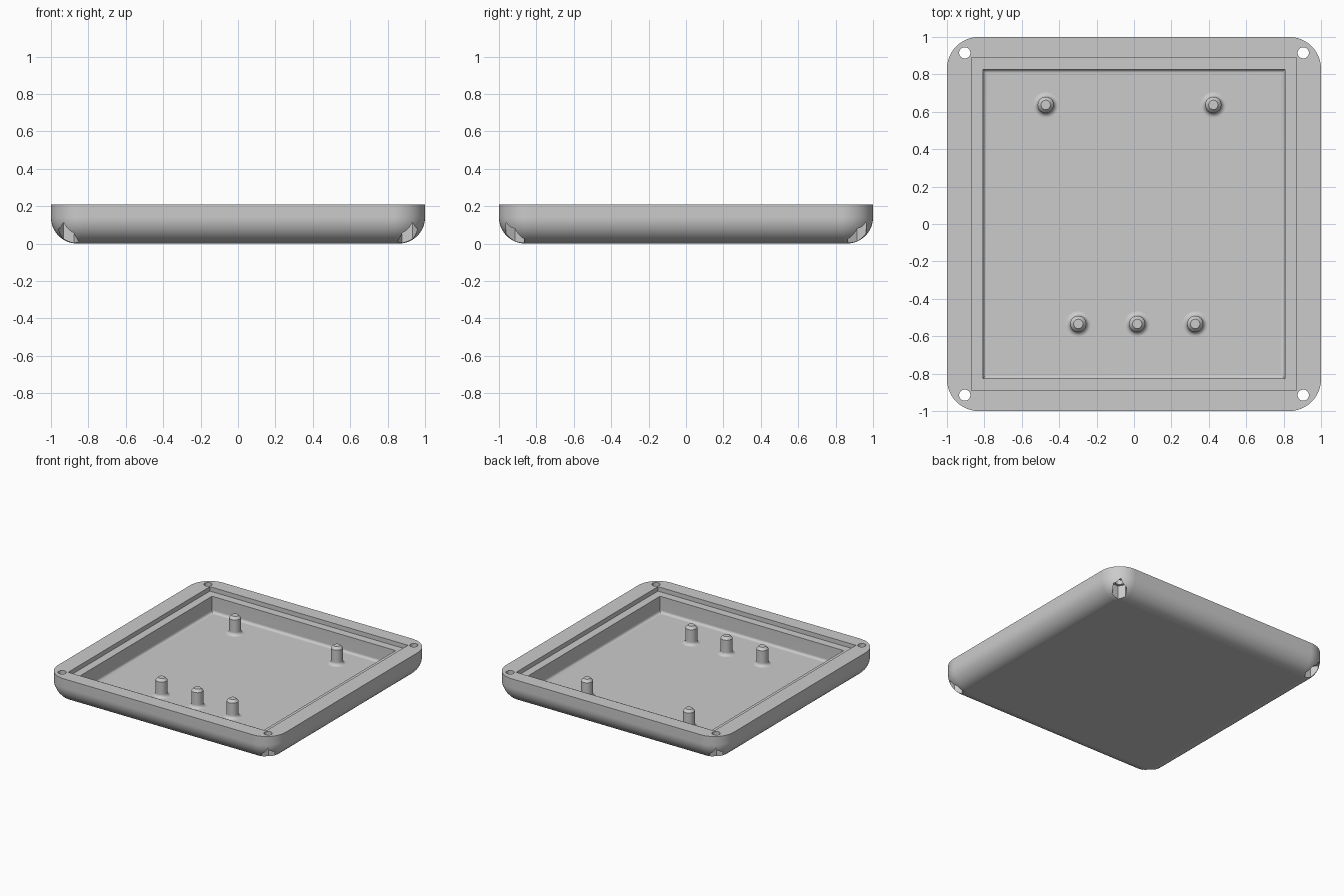
import bpy, bmesh
from math import cos, sin, pi, radians

if "Cube" in bpy.data.objects:
    bpy.data.objects.remove(bpy.data.objects["Cube"], do_unlink=True)

HEIGHT, FLOOR, LEDGE = 0.21, 0.045, 0.175
CORNER, FILLET = 0.17, 0.14

grey = bpy.data.materials.new("plain grey")
grey.use_nodes = True
grey.diffuse_color = (0.6, 0.6, 0.6, 1)
grey.node_tree.nodes["Principled BSDF"].inputs["Base Color"].default_value = (0.6, 0.6, 0.6, 1)


def make(name, bm):
    bmesh.ops.recalc_face_normals(bm, faces=bm.faces)
    mesh = bpy.data.meshes.new(name)
    bm.to_mesh(mesh)
    bm.free()
    mesh.materials.append(grey)
    obj = bpy.data.objects.new(name, mesh)
    bpy.context.collection.objects.link(obj)
    return obj


def skin(name, rings):
    """Join equal-sized rings of points with quads and cap both ends."""
    bm = bmesh.new()
    loops = [[bm.verts.new(p) for p in ring] for ring in rings]
    n = len(loops[0])
    for a, b in zip(loops, loops[1:]):
        for i in range(n):
            j = (i + 1) % n
            bm.faces.new((a[i], a[j], b[j], b[i]))
    bm.faces.new(loops[0])
    bm.faces.new(loops[-1])
    return make(name, bm)


def rounded_square(r, z, steps=12):
    c = 1 - CORNER
    ring = []
    for q, (sx, sy) in enumerate([(1, 1), (-1, 1), (-1, -1), (1, -1)]):
        for k in range(steps + 1):
            a = (q + k / steps) * pi / 2
            ring.append((sx * c + r * cos(a), sy * c + r * sin(a), z))
    return ring


def circle(x, y, r, z, n):
    return [(x + r * cos(2 * pi * i / n), y + r * sin(2 * pi * i / n), z) for i in range(n)]


def box(name, hx, hy, z0, z1, bevel=0):
    bm = bmesh.new()
    bmesh.ops.create_cube(bm, size=1)
    for v in bm.verts:
        v.co = (v.co.x * 2 * hx, v.co.y * 2 * hy, z1 if v.co.z > 0 else z0)
    if bevel:
        edges = [e for e in bm.edges if all(v.co.z == e.verts[0].co.z and v.co.z < z1 - 0.01 for v in e.verts)]
        bmesh.ops.bevel(bm, geom=edges, offset=bevel, segments=5, profile=0.5, affect='EDGES')
    return make(name, bm)


def cut(target, cutter):
    cutter.hide_render = True
    mod = target.modifiers.new("cut", 'BOOLEAN')
    mod.operation, mod.solver, mod.object = 'DIFFERENCE', 'EXACT', cutter
    bpy.context.view_layer.objects.active = target
    bpy.ops.object.modifier_apply(modifier=mod.name)
    bpy.data.objects.remove(cutter, do_unlink=True)


def smooth(obj):
    bpy.ops.object.select_all(action='DESELECT')
    obj.select_set(True)
    bpy.context.view_layer.objects.active = obj
    bpy.ops.object.shade_smooth_by_angle(angle=radians(28))
    mod = obj.modifiers.new("even shading", 'WEIGHTED_NORMAL')
    mod.keep_sharp = True


# Tray shell: rounded square with a large fillet under the sides
rings = []
for k in range(13):
    a = k / 12 * pi / 2
    rings.append(rounded_square(CORNER - FILLET + FILLET * sin(a), FILLET - FILLET * cos(a)))
rings.append(rounded_square(CORNER, HEIGHT))
tray = skin("tray", rings)

# Stepped recess
cut(tray, box("lid_step", 0.87, 0.89, LEDGE, 0.4))
cut(tray, box("cavity", 0.807, 0.827, FLOOR, 0.5, bevel=0.022))

# Corner screw holes with hexagonal nut pockets below
for sx in (-1, 1):
    for sy in (-1, 1):
        x, y = 0.905 * sx, 0.915 * sy
        cut(tray, skin("hole", [circle(x, y, 0.03, z, 32) for z in (-0.1, 0.4)]))
        cut(tray, skin("nut_pocket", [circle(x, y, 0.056, z, 6) for z in (-0.1, 0.11)]))
smooth(tray)

# Mounting pegs with flared foot and chamfered tip
R, FOOT, TIP = 0.043, 0.025, 0.188
profile = [(R + FOOT, FLOOR - 0.01)]
for k in range(7):
    a = k / 6 * pi / 2
    profile.append((R + FOOT * (1 - sin(a)), FLOOR + FOOT * (1 - cos(a))))
profile += [(R, TIP - 0.02), (0.025, TIP)]
spots = [(-0.472, 0.637), (0.424, 0.637), (-0.298, -0.534), (0.017, -0.534), (0.327, -0.534)]
for i, (x, y) in enumerate(spots):
    smooth(skin(f"peg_{i + 1}", [circle(x, y, r, z, 32) for r, z in profile]))
